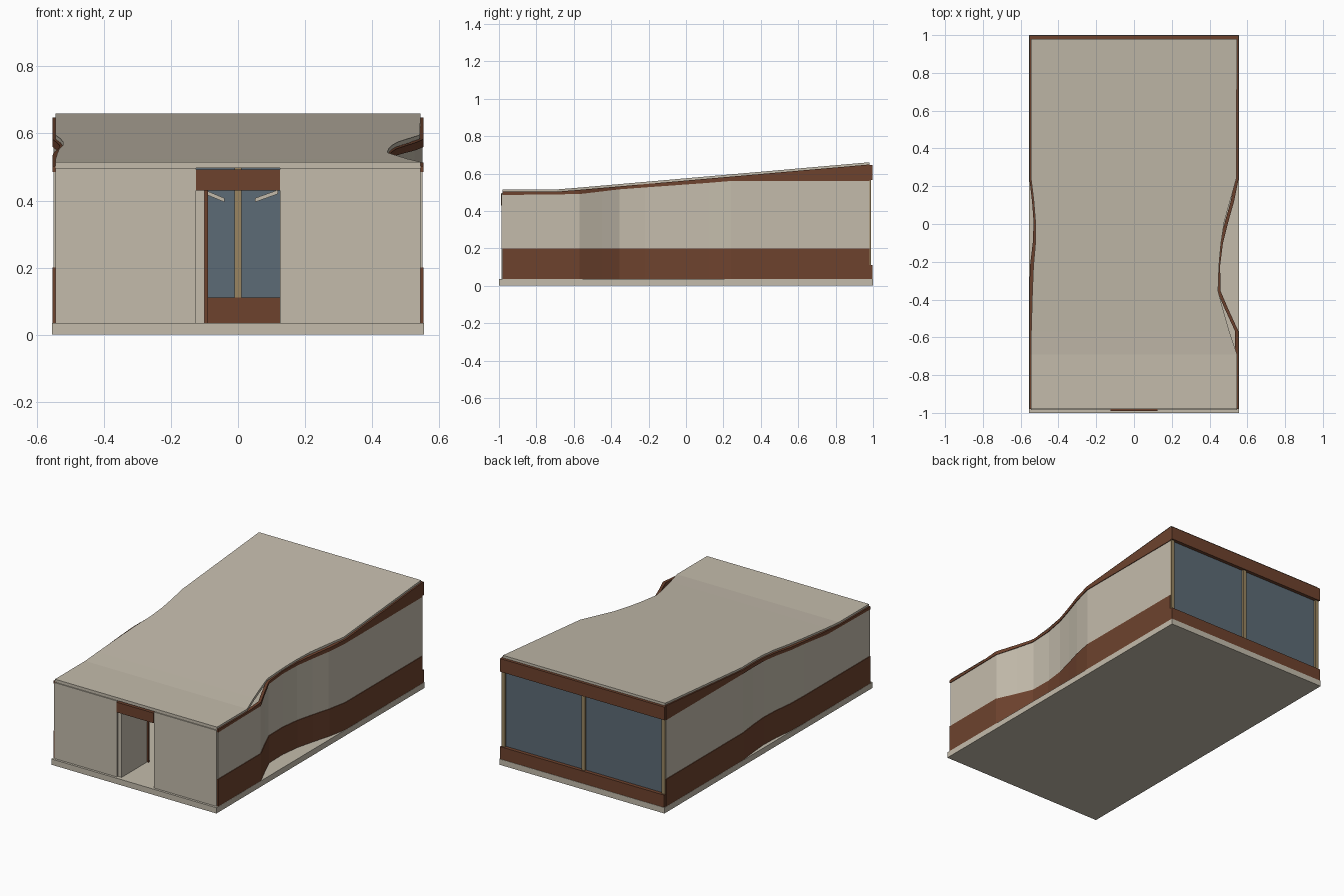
import bpy, bmesh
from mathutils import Vector

if "Cube" in bpy.data.objects:
    bpy.data.objects.remove(bpy.data.objects["Cube"], do_unlink=True)


def material(name, rgb):
    m = bpy.data.materials.new(name)
    m.use_nodes = True
    m.diffuse_color = (*rgb, 1)
    m.node_tree.nodes["Principled BSDF"].inputs["Base Color"].default_value = (*rgb, 1)
    return m


BEIGE = material("beige plaster", (0.55, 0.50, 0.41))
BROWN = material("dark brown wood", (0.155, 0.055, 0.027))
GLASS = material("blue grey glass", (0.107, 0.147, 0.18))
TAN = material("tan timber", (0.32, 0.235, 0.12))


def finish(name, bm, mat):
    bmesh.ops.recalc_face_normals(bm, faces=bm.faces)
    me = bpy.data.meshes.new(name)
    bm.to_mesh(me)
    bm.free()
    me.materials.append(mat)
    ob = bpy.data.objects.new(name, me)
    bpy.context.collection.objects.link(ob)
    return ob


def box(name, lo, hi, mat):
    lo, hi = Vector(lo), Vector(hi)
    bm = bmesh.new()
    bmesh.ops.create_cube(bm, size=1)
    for v in bm.verts:
        v.co = (lo + hi) / 2 + Vector(a * b for a, b in zip(v.co, hi - lo))
    return finish(name, bm, mat)


def loft(name, sections, mat):
    """Join four-cornered sections into a closed strip."""
    bm = bmesh.new()
    rings = [[bm.verts.new(p) for p in s] for s in sections]
    for a, b in zip(rings, rings[1:]):
        for i in range(4):
            j = (i + 1) % 4
            bm.faces.new((a[i], a[j], b[j], b[i]))
    bm.faces.new(rings[0])
    bm.faces.new(rings[-1])
    return finish(name, bm, mat)


def along(points):
    """Piecewise linear function through the points."""
    def f(y):
        for (a, p), (b, q) in zip(points, points[1:]):
            if y <= b:
                return p + (q - p) * max(0, y - a) / (b - a)
        return points[-1][1]
    return f


# Heights and plan curves as functions of depth
roof_top = along([(-0.98, 0.515), (-0.68, 0.515), (0.98, 0.66)])
band_low = along([(-0.98, 0.485), (-0.57, 0.49), (-0.35, 0.516),
                  (0.12, 0.55), (0.24, 0.56), (0.98, 0.56)])
left_wall = along([(-0.57, 0.55), (-0.45, 0.495), (-0.35, 0.452), (-0.22, 0.452),
                   (-0.1, 0.467), (0, 0.492), (0.12, 0.526), (0.24, 0.55)])
left_roof = along([(-0.69, 0.545), (-0.57, 0.505), (-0.36, 0.445), (-0.22, 0.45),
                   (-0.12, 0.458), (0, 0.475), (0.12, 0.508), (0.25, 0.545)])
right_wall = along([(-0.25, 0.55), (-0.1, 0.532), (0.02, 0.527), (0.1, 0.533), (0.22, 0.55)])
right_roof = along([(-0.6, 0.545), (-0.25, 0.535), (-0.08, 0.52), (0.02, 0.522), (0.1, 0.528), (0.24, 0.545)])
DEPTHS = [-0.98, -0.69, -0.57, -0.45, -0.355, -0.22, -0.1, 0.01, 0.12, 0.24, 0.98]
FLOOR = 0.035

# Ground slab
box("floor_slab", (-0.555, -1, 0), (0.555, 1, FLOOR), BEIGE)

# Sloping roof with waisted edges
loft("roof", [[(-right_roof(y), y, roof_top(y)), (left_roof(y), y, roof_top(y)),
               (left_roof(y), y, roof_top(y) - 0.018), (-right_roof(y), y, roof_top(y) - 0.018)]
              for y in DEPTHS], BEIGE)


# Curved side walls in three bands
def wall_band(name, side, plan, low, high, out, mat):
    sections = []
    for y in DEPTHS:
        x0, x1 = side * (plan(y) + out), side * (plan(y) - 0.014)
        sections.append([(x0, y, low(y)), (x1, y, low(y)), (x1, y, high(y)), (x0, y, high(y))])
    loft(name, sections, mat)


for label, side, plan in (("left", 1, left_wall), ("right", -1, right_wall)):
    wall_band(label + "_wall_base", side, plan, lambda y: FLOOR, lambda y: 0.2, 0.004, BROWN)
    wall_band(label + "_wall", side, plan, lambda y: 0.2, band_low, 0, BEIGE)
    wall_band(label + "_fascia", side, plan, band_low, lambda y: roof_top(y) - 0.012, 0.004, BROWN)

# Front wall with door opening
for label, x0, x1 in (("left", 0.125, 0.545), ("right", -0.545, -0.125)):
    box("front_wall_" + label, (x0, -0.986, FLOOR), (x1, -0.966, 0.497), BEIGE)
box("door_header", (-0.125, -0.99, 0.43), (0.125, -0.966, 0.492), BROWN)

# Door leaf standing open inwards
box("door_leaf", (-0.125, -0.975, FLOOR), (-0.1, -0.73, 0.43), BEIGE)
box("door_edge", (-0.11, -0.73, FLOOR), (-0.09, -0.72, 0.43), BROWN)

# Slanted braces inside the entrance
for label, x0, x1 in (("right", -0.1, -0.04), ("left", 0.12, 0.05)):
    loft("brace_" + label, [[(x, y, z), (x, y + 0.02, z), (x, y + 0.02, z + 0.012), (x, y, z + 0.012)]
                            for x, y, z in ((x0, -0.7, 0.42), (x1, -0.7, 0.395))], BEIGE)

# Glazed back wall
box("back_glass", (-0.54, 0.968, 0.1), (0.54, 0.976, 0.58), GLASS)
box("back_sill", (-0.552, 0.962, FLOOR), (0.552, 0.998, 0.11), BROWN)
box("back_fascia", (-0.552, 0.965, 0.565), (0.552, 0.997, 0.645), BROWN)
for label, x in (("right", -0.538), ("middle", 0), ("left", 0.538)):
    box("back_post_" + label, (x - 0.011, 0.962, 0.11), (x + 0.011, 0.988, 0.565), TAN)
